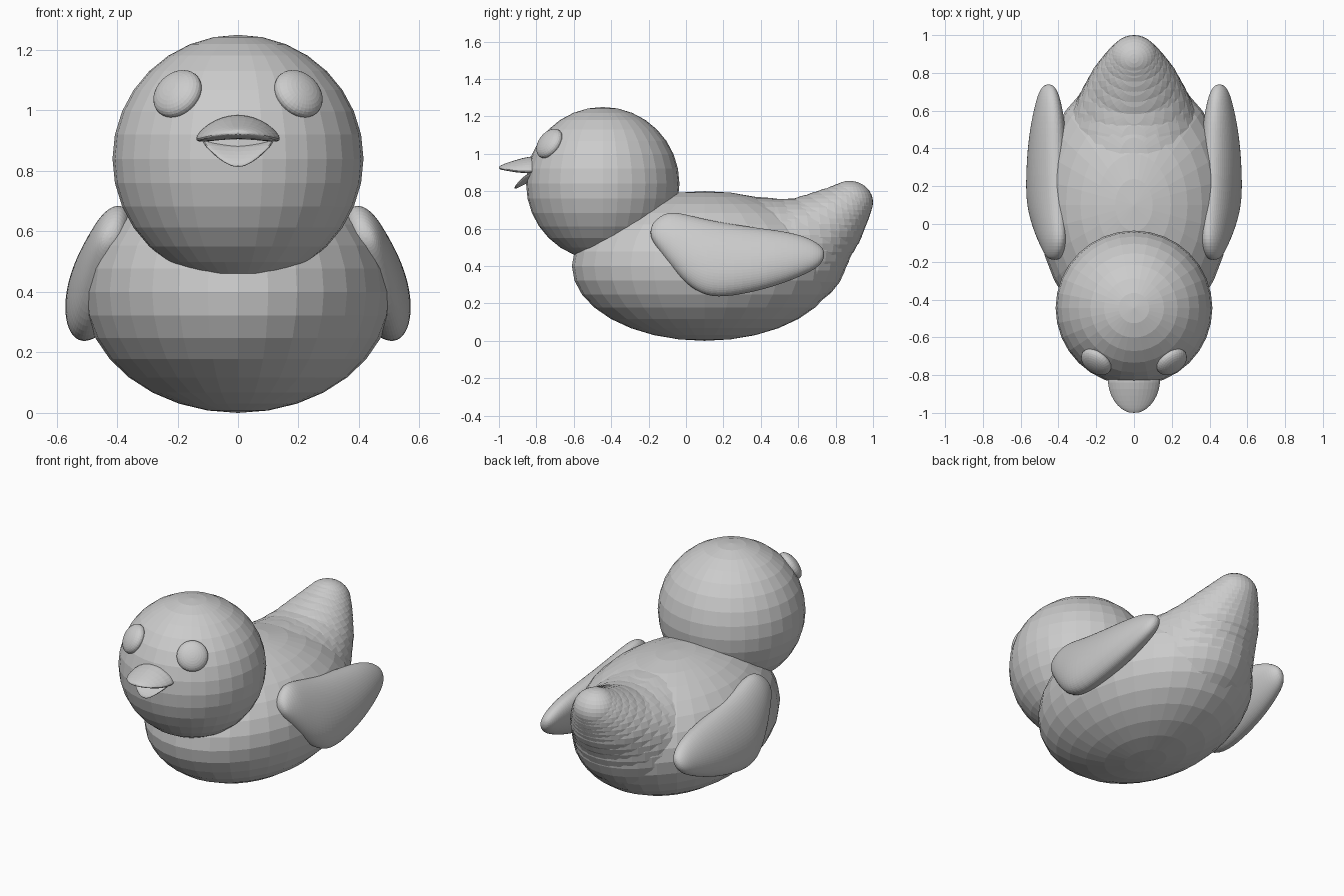
import bpy
import bmesh
import math
from mathutils import Vector, Matrix

cube = bpy.data.objects.get("Cube")
if cube:
    bpy.data.objects.remove(cube, do_unlink=True)

grey = bpy.data.materials.new("plain_grey")
grey.use_nodes = True
COLOUR = (0.6, 0.6, 0.6, 1)
grey.diffuse_color = COLOUR
grey.node_tree.nodes["Principled BSDF"].inputs["Base Color"].default_value = COLOUR


def finish(name, bm):
    bmesh.ops.recalc_face_normals(bm, faces=bm.faces)
    mesh = bpy.data.meshes.new(name)
    bm.to_mesh(mesh)
    bm.free()
    mesh.materials.append(grey)
    ob = bpy.data.objects.new(name, mesh)
    bpy.context.collection.objects.link(ob)
    return ob


def ellipsoid(name, centre, radii, turn=None, segments=32, rings=16):
    bm = bmesh.new()
    m = Matrix.Translation(centre) @ (turn or Matrix()) @ Matrix.Diagonal((*radii, 1))
    bmesh.ops.create_uvsphere(bm, u_segments=segments, v_segments=rings, radius=1, matrix=m)
    return finish(name, bm)


def loft(name, rings, levels):
    bm = bmesh.new()
    rows = [[bm.verts.new(p) for p in ring] for ring in rings]
    n = len(rows[0])
    for a, b in zip(rows, rows[1:]):
        for i in range(n):
            j = (i + 1) % n
            bm.faces.new((a[i], a[j], b[j], b[i]))
    bm.faces.new(rows[0])
    bm.faces.new(rows[-1])
    ob = finish(name, bm)
    sub = ob.modifiers.new("round", "SUBSURF")
    sub.levels = sub.render_levels = levels
    return ob


def angles(n):
    return [math.tau * i / n for i in range(n)]


# Head and body
HEAD = Vector((0, -0.445, 0.84))
ellipsoid("head", HEAD, (0.415, 0.41, 0.41))
ellipsoid("body", (0, 0.1, 0.4), (0.51, 0.71, 0.4))

# Tail: overlapping rounded layers (rear y, centre z, radii x y z)
layers = [
    (0.86, 0.44, 0.38, 0.5, 0.33),
    (0.90, 0.52, 0.32, 0.38, 0.235),
    (0.945, 0.59, 0.26, 0.28, 0.18),
    (0.968, 0.65, 0.21, 0.21, 0.155),
    (0.987, 0.70, 0.165, 0.155, 0.135),
    (1.0, 0.74, 0.13, 0.125, 0.115),
]
steps = [layers[0]]
for a, b in zip(layers, layers[1:]):
    steps += [tuple((p + q) / 2 for p, q in zip(a, b)), b]
for k, (rear, z, rx, ry, rz) in enumerate(steps):
    ellipsoid(f"tail_layer_{k + 1}", (0, rear - ry, z), (rx, ry, rz))

# Wings: lofted along y (y, top z, bottom z, half thickness), leaning outward below
wing = [
    (-0.19, 0.60, 0.56, 0.02), (-0.17, 0.645, 0.515, 0.045), (-0.1, 0.695, 0.42, 0.07),
    (-0.02, 0.685, 0.32, 0.085), (0.08, 0.66, 0.24, 0.1), (0.2, 0.635, 0.225, 0.105),
    (0.4, 0.605, 0.265, 0.1), (0.55, 0.585, 0.315, 0.083), (0.65, 0.555, 0.36, 0.063),
    (0.71, 0.52, 0.395, 0.045), (0.74, 0.485, 0.44, 0.018),
]
for side, label in ((1, "left"), (-1, "right")):
    rings = []
    for y, top, bottom, thick in wing:
        ring = []
        for a in angles(16):
            z = (top + bottom) / 2 + (top - bottom) / 2 * math.sin(a)
            x = 0.51 - (z - 0.23) * 0.25 + thick * math.cos(a)
            ring.append((side * x, y, z))
        rings.append(ring)
    loft(f"{label}_wing", rings, 2)

    # Eyes: flattened balls facing out of the head
    centre = Vector((side * 0.2, -0.73, 1.055))
    turn = (centre - HEAD).to_track_quat("Z", "Y").to_matrix().to_4x4()
    ellipsoid(f"{label}_eye", centre, (0.088, 0.088, 0.045), turn)


# Bill halves: curved plates (y, half width, centre z, half thickness, droop of the edges)
def bill(name, stations):
    rings = []
    for y, width, z, thick, droop in stations:
        rings.append([(width * math.cos(a), y,
                       z + thick * math.sin(a) - droop * math.cos(a) ** 2)
                      for a in angles(16)])
    loft(name, rings, 1)


bill("upper_bill", [
    (-0.76, 0.14, 0.95, 0.042, 0.04), (-0.84, 0.145, 0.948, 0.042, 0.045),
    (-0.91, 0.127, 0.937, 0.032, 0.03), (-0.965, 0.088, 0.93, 0.02, 0.012),
    (-0.99, 0.05, 0.927, 0.012, 0.004), (-1.0, 0.025, 0.925, 0.006, 0),
])
bill("lower_bill", [
    (-0.76, 0.12, 0.885, 0.022, -0.03), (-0.84, 0.122, 0.868, 0.022, -0.03),
    (-0.88, 0.092, 0.845, 0.019, -0.02), (-0.905, 0.055, 0.827, 0.013, -0.01),
    (-0.917, 0.022, 0.817, 0.006, 0),
])
